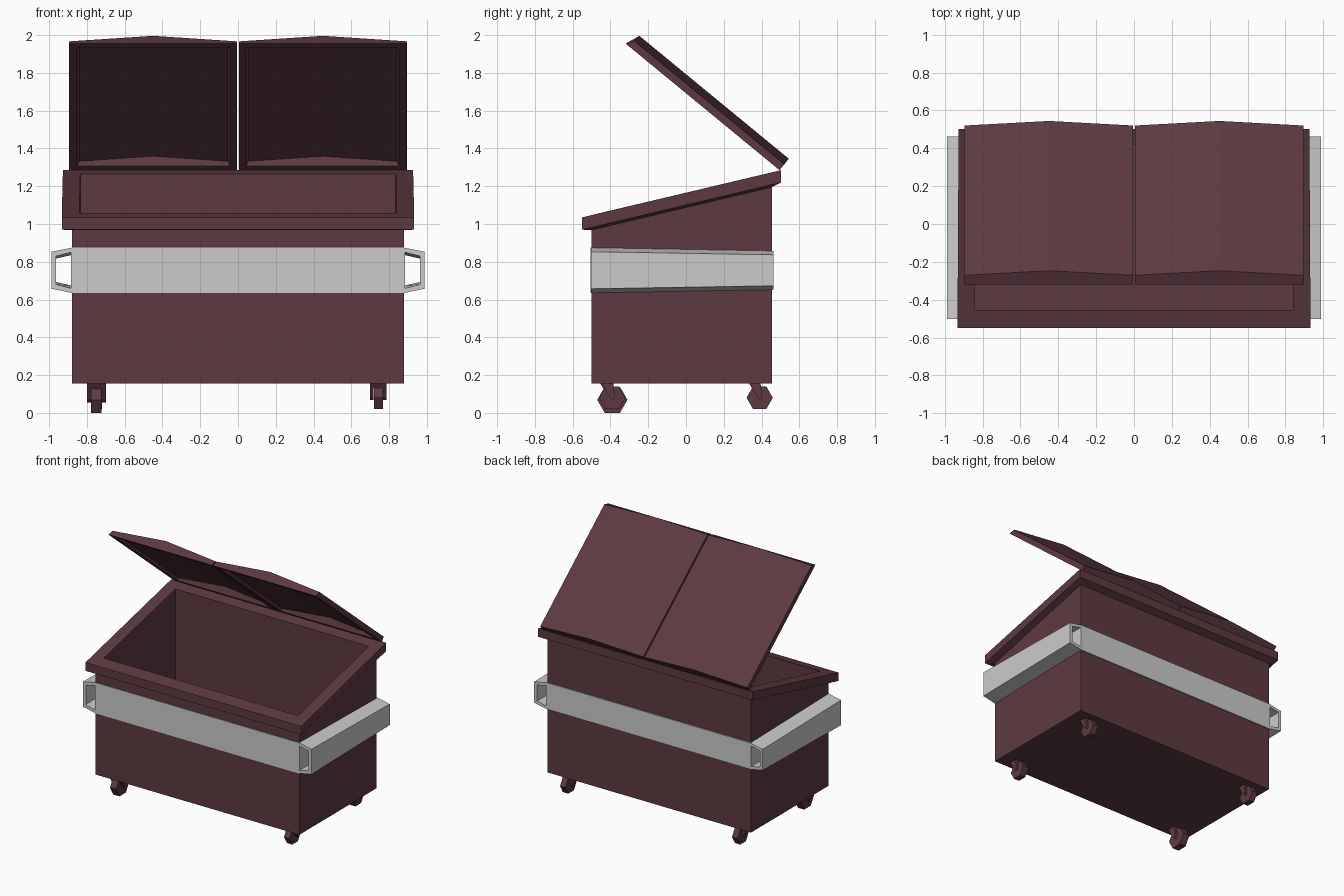
import bpy, bmesh, math
from mathutils import Vector

if "Cube" in bpy.data.objects:
    bpy.data.objects.remove(bpy.data.objects["Cube"])

paint = bpy.data.materials.new("dark_red_paint")
paint.diffuse_color = (0.108, 0.042, 0.052, 1)
paint.use_nodes = True
paint.node_tree.nodes["Principled BSDF"].inputs["Base Color"].default_value = paint.diffuse_color


def finish(name, bm, mat=None):
    bmesh.ops.recalc_face_normals(bm, faces=bm.faces)
    me = bpy.data.meshes.new(name)
    bm.to_mesh(me)
    bm.free()
    if mat:
        me.materials.append(mat)
    ob = bpy.data.objects.new(name, me)
    bpy.context.collection.objects.link(ob)
    return ob


def loft(name, rings, mat=None, caps=None, closed=False):
    """Join successive rings of points; caps lists index tuples for both ends."""
    bm = bmesh.new()
    vs = [[bm.verts.new(p) for p in ring] for ring in rings]
    pairs = list(zip(vs, vs[1:])) + ([(vs[-1], vs[0])] if closed else [])
    for a, b in pairs:
        n = len(a)
        for i in range(n):
            j = (i + 1) % n
            bm.faces.new((a[i], a[j], b[j], b[i]))
    for cap in caps or []:
        for ring in (vs[0], vs[-1]):
            bm.faces.new([ring[i] for i in cap])
    return finish(name, bm, mat)


def box(name, lo, hi, mat=None):
    ring = lambda z: [(lo[0], lo[1], z), (hi[0], lo[1], z), (hi[0], hi[1], z), (lo[0], hi[1], z)]
    return loft(name, [ring(lo[2]), ring(hi[2])], mat, [(0, 1, 2, 3)])


# Hollow body with overhanging sloped rim: (front half width, back half width, y0, y1, z0, z1)
sections = [
    (0.88, 0.88, -0.50, 0.455, 0.155, 0.155),
    (0.88, 0.88, -0.50, 0.455, 0.968, 1.195),
    (0.933, 0.927, -0.55, 0.503, 0.970, 1.220),
    (0.933, 0.927, -0.55, 0.503, 1.035, 1.285),
    (0.84, 0.835, -0.455, 0.42, 1.058, 1.265),
    (0.84, 0.835, -0.455, 0.42, 0.19, 0.19),
]
loft("bin_body", [[(-f, y0, z0), (f, y0, z0), (b, y1, z1), (-b, y1, z1)]
                  for f, b, y0, y1, z0, z1 in sections], paint, [(0, 1, 2, 3)])

# Two open lids: gabled shells, laid out by distance s along the lid and height t above it
along = Vector((0, -0.772, 0.635))
up = Vector((0, 0.635, 0.772))
hinge = Vector((0, 0.495, 1.285))


def lid_ring(x0, x1, s0, s1, t_edge, t_mid):
    xm = 0.45
    pts = [(x0, s0, t_edge), (xm, s0, t_mid), (x1, s0, t_edge),
           (x1, s1, t_edge), (xm, s1, t_mid), (x0, s1, t_edge)]
    return [hinge + along * s + up * t + Vector((x, 0, 0)) for x, s, t in pts]


for side, label in ((-1, "left"), (1, "right")):
    rings = [lid_ring(0.005, 0.895, 0, 1.025, 0.04, 0.078),
             lid_ring(0.005, 0.895, 0, 1.055, 0, 0),
             lid_ring(0.042, 0.853, 0.035, 1.02, 0, 0),
             lid_ring(0.055, 0.84, 0.05, 1.005, 0.02, 0.055)]
    rings = [[(p.x * side, p.y, p.z) for p in r] for r in rings]
    loft(label + "_lid", rings, paint, [(0, 1, 4, 5), (1, 2, 3, 4)])

# Grey fork sleeves, open at both ends and narrowing towards the back
for side, label in ((-1, "left"), (1, "right")):
    def sleeve_ring(y, x0, x1, h0, h1, zc=0.755):
        return [(side * x0, y, zc - h0), (side * x1, y, zc - h1),
                (side * x1, y, zc + h1), (side * x0, y, zc + h0)]
    loft(label + "_fork_sleeve",
         [sleeve_ring(-0.503, 0.878, 0.987, 0.12, 0.098),
          sleeve_ring(0.463, 0.878, 0.987, 0.103, 0.082),
          sleeve_ring(0.463, 0.885, 0.963, 0.08, 0.062),
          sleeve_ring(-0.503, 0.885, 0.963, 0.095, 0.075)], closed=True)

# Grey bands across front and back
box("front_band", (-0.88, -0.505, 0.635), (0.88, -0.495, 0.875))
box("back_band", (-0.88, 0.45, 0.652), (0.88, 0.463, 0.858))


# Casters: hexagonal wheel in a slanted fork
def caster(name, cx, cy, k):
    def ring(x, pts):
        return [(cx + x * k, cy + y * k, 0.155 + z * k) for y, z in pts]
    hexagon = [(0.08 * math.cos(math.radians(60 * i)), -0.086 + 0.08 * math.sin(math.radians(60 * i)))
               for i in range(6)]
    loft(name + "_wheel", [ring(-0.027, hexagon), ring(0.027, hexagon)], paint, [range(6)])
    plate = [(-0.065, 0.002), (0.005, 0.002), (0.015, -0.07), (0.008, -0.1), (-0.012, -0.085)]
    for s in (-1, 1):
        loft(name + "_fork", [ring(s * 0.028, plate), ring(s * 0.05, plate)], paint, [range(5)])
    top = [(-0.065, 0.002), (0.005, 0.002), (0.009, -0.028), (-0.046, -0.028)]
    loft(name + "_mount", [ring(-0.05, top), ring(0.05, top)], paint, [range(4)])


caster("front_left_caster", -0.75, -0.39, 1.0)
caster("front_right_caster", 0.743, -0.39, 0.87)
caster("back_left_caster", -0.743, 0.39, 0.87)
caster("back_right_caster", 0.743, 0.39, 0.87)
